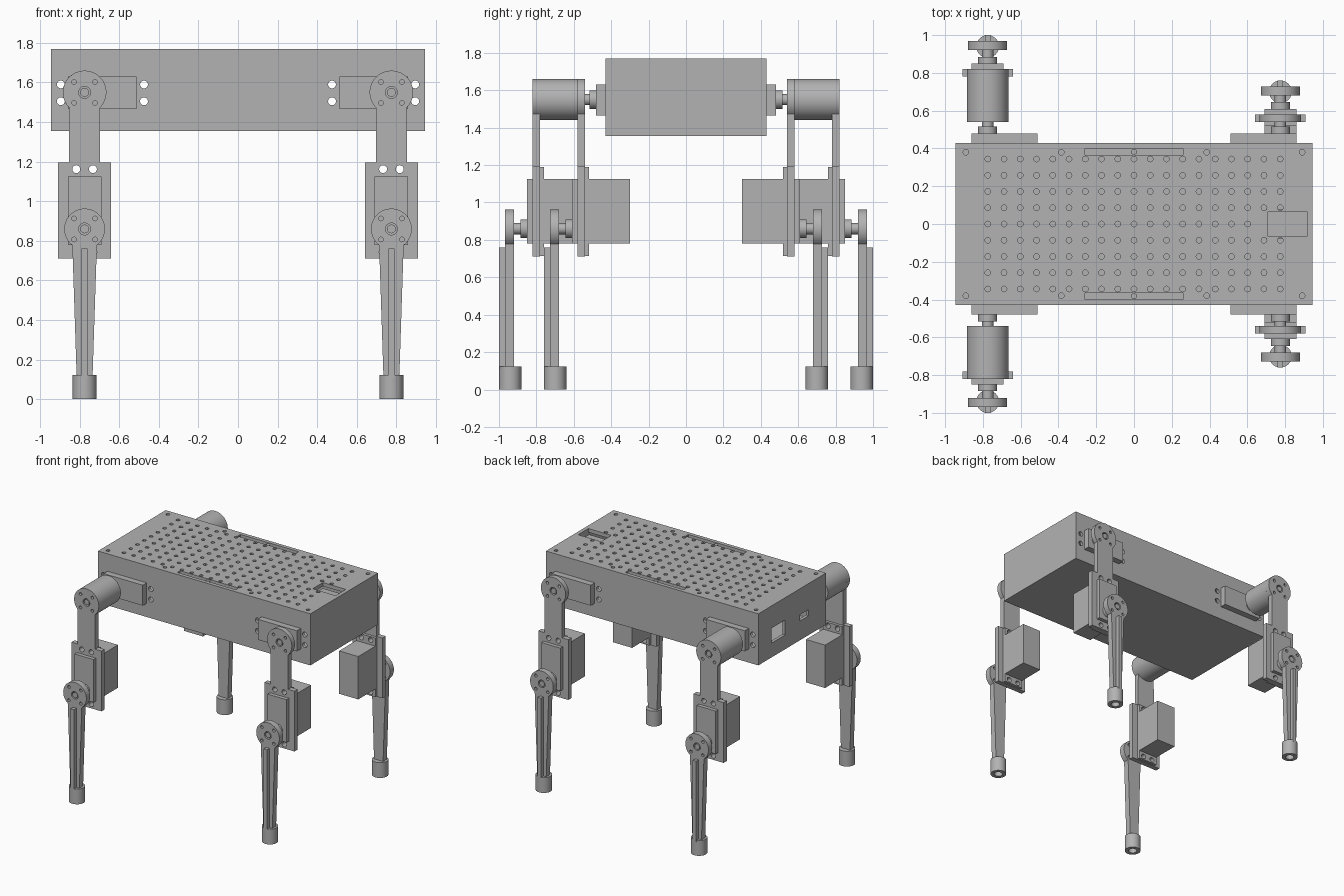
import bpy, bmesh
from math import cos, sin, radians
from mathutils import Matrix, Vector

if "Cube" in bpy.data.objects:
    bpy.data.objects.remove(bpy.data.objects["Cube"], do_unlink=True)

grey = bpy.data.materials.new("plain_grey")
grey.use_nodes = True
COLOUR = (0.45, 0.45, 0.45, 1)
grey.diffuse_color = COLOUR
grey.node_tree.nodes["Principled BSDF"].inputs["Base Color"].default_value = COLOUR


def box(bm, x, y, z):
    """Box from three (low, high) ranges."""
    centre = Vector([(a + b) / 2 for a, b in (x, y, z)])
    size = [abs(b - a) for a, b in (x, y, z)]
    bmesh.ops.create_cube(bm, size=1, matrix=Matrix.Translation(centre) @ Matrix.Diagonal((*size, 1)))


def rod(bm, r, span, a, b, axis="y", sides=32):
    """Cylinder over a span of y (at x=a, z=b) or of z (at x=a, y=b)."""
    mid, depth = sum(span) / 2, abs(span[1] - span[0])
    if axis == "y":
        m = Matrix.Translation((a, mid, b)) @ Matrix.Rotation(radians(90), 4, "X")
    else:
        m = Matrix.Translation((a, b, mid))
    bmesh.ops.create_cone(bm, cap_ends=True, segments=sides, radius1=r, radius2=r, depth=depth, matrix=m)


def plate(bm, outline, x, y):
    """Extrude an (x, z) outline between two y values."""
    face = bm.faces.new([bm.verts.new((x + px, y[0], pz)) for px, pz in outline])
    new = bmesh.ops.extrude_face_region(bm, geom=[face])["geom"]
    verts = [v for v in new if isinstance(v, bmesh.types.BMVert)]
    bmesh.ops.translate(bm, vec=(0, y[1] - y[0], 0), verts=verts)
    bmesh.ops.recalc_face_normals(bm, faces=bm.faces)


def arc(r, z, start):
    """Round head, open toward the bottom."""
    end, n = 180 - start, 32
    angles = [radians(start + (end - start) * i / n) for i in range(n + 1)]
    return [(r * cos(t), z + r * sin(t)) for t in angles]


def part(name, bm):
    mesh = bpy.data.meshes.new(name)
    bm.to_mesh(mesh)
    bm.free()
    mesh.materials.append(grey)
    ob = bpy.data.objects.new(name, mesh)
    bpy.context.scene.collection.objects.link(ob)
    return ob


def cut(ob, bm):
    cutter = part("cutter", bm)
    cutter.hide_render = True
    mod = ob.modifiers.new("cut", "BOOLEAN")
    mod.operation, mod.solver, mod.object = "DIFFERENCE", "EXACT", cutter
    bpy.context.view_layer.update()
    ob.data = bpy.data.meshes.new_from_object(ob.evaluated_get(bpy.context.evaluated_depsgraph_get()))
    ob.modifiers.clear()
    bpy.data.objects.remove(cutter, do_unlink=True)


HIP_X, HIP_Z, KNEE_Z = 0.775, 1.55, 0.86
parts = []

# Hollow body
bm = bmesh.new()
box(bm, (-0.945, 0.945), (-0.43, 0.43), (1.355, 1.77))
body = part("body", bm)
bm = bmesh.new()
box(bm, (-0.92, 0.92), (-0.405, 0.405), (1.38, 1.74))
cut(body, bm)

# Body openings: hole grid, lid screws, handle slots, recess, ports, servo screws
bm = bmesh.new()
lid = (1.72, 1.8)
for i in range(-9, 10):
    for j in range(-4, 5):
        if not (i > 7 and j == 0):
            rod(bm, 0.015, lid, i * 0.086, j * 0.086, "z", 12)
for s in (-1, 1):
    for x in (-0.89, -0.385, 0.385, 0.89):
        rod(bm, 0.015, lid, x, s * 0.38, "z", 12)
    box(bm, (-0.26, 0.26), (s * 0.365, s * 0.4), (1.75, 1.8))
    for x in (-0.895, -0.475, 0.475, 0.895):
        for z in (1.505, 1.59):
            rod(bm, 0.02, (s * 0.38, s * 0.45), x, z, "y", 16)
box(bm, (0.71, 0.915), (-0.065, 0.065), lid)
box(bm, (-0.96, -0.9), (0.09, 0.26), (1.47, 1.59))
box(bm, (-0.96, -0.9), (-0.21, -0.1), (1.51, 1.56))
cut(body, bm)
parts.append(body)

# Recess floor and slot screws
bm = bmesh.new()
box(bm, (0.7, 0.918), (-0.08, 0.08), (1.69, 1.715))
parts.append(part("recess_floor", bm))
for side, s in (("front", -1), ("back", 1)):
    bm = bmesh.new()
    rod(bm, 0.016, (1.745, 1.765), 0, s * 0.382, "z", 16)
    parts.append(part(side + "_slot_screw", bm))


def corner_holes(bm, x, z, span):
    for dx in (-0.053, 0.053):
        for dz in (-0.053, 0.053):
            rod(bm, 0.012, span, x + dx, z + dz, "y", 12)


def build_leg(tag, sx, sy):
    x = sx * HIP_X
    base = 0.54 if sx > 0 else 0.78    # inner face of the thigh plate

    def Y(a, b):
        return tuple(sorted((sy * a, sy * b)))

    def L(a, b):
        return Y(base + a, base + b)

    def add(name, bm):
        ob = part(tag + "_" + name, bm)
        parts.append(ob)
        return ob

    # Hip servo face and shaft
    bm = bmesh.new()
    box(bm, tuple(sorted((sx * 0.512, sx * 0.86))), Y(0.41, 0.48), (1.465, 1.63))
    add("hip_servo", bm)
    bm = bmesh.new()
    rod(bm, 0.05, Y(0.47, 0.515), x, HIP_Z)
    rod(bm, 0.03, Y(0.5, 0.545), x, HIP_Z)
    add("hip_shaft", bm)
    if sx < 0:
        bm = bmesh.new()
        rod(bm, 0.11, L(-0.24, 0), x, HIP_Z, sides=48)
        add("hip_spacer", bm)

    # Thigh plate: round head, neck and servo mount
    bm = bmesh.new()
    w, m = 0.078, 0.134
    plate(bm, arc(0.11, HIP_Z, -45) + [(-w, 1.195), (-m, 1.195), (-m, 0.71), (m, 0.71), (m, 1.195), (w, 1.195)],
          x, L(0, 0.04))
    thigh = add("thigh_plate", bm)
    bm = bmesh.new()
    corner_holes(bm, x, HIP_Z, L(-0.02, 0.06))
    rod(bm, 0.03, L(0.015, 0.06), x, HIP_Z)
    for z in (1.162, 0.743):
        for dx in (-0.042, 0.042):
            rod(bm, 0.02, L(-0.02, 0.06), x + dx, z, "y", 16)
    cut(thigh, bm)
    bm = bmesh.new()
    rod(bm, 0.022, L(0.01, 0.037), x, HIP_Z)
    add("hip_screw", bm)

    # Knee servo with its mounting flange and shaft
    bm = bmesh.new()
    box(bm, (x - 0.085, x + 0.085), L(-0.24, 0.07), (0.78, 1.125))
    add("knee_servo", bm)
    bm = bmesh.new()
    box(bm, (x - 0.085, x + 0.085), L(-0.022, 0), (0.715, 1.19))
    flange = add("knee_servo_flange", bm)
    bm = bmesh.new()
    for z in (1.162, 0.743):
        for dx in (-0.042, 0.042):
            rod(bm, 0.02, L(-0.05, 0.03), x + dx, z, "y", 16)
    cut(flange, bm)
    bm = bmesh.new()
    rod(bm, 0.05, L(0.06, 0.105), x, KNEE_Z)
    rod(bm, 0.03, L(0.09, 0.145), x, KNEE_Z)
    add("knee_shaft", bm)

    # Tapered shin with a round head and a central rib
    bm = bmesh.new()
    plate(bm, arc(0.103, KNEE_Z, -53) + [(-0.04, 0.11), (0.04, 0.11)], x, L(0.14, 0.188))
    shin = add("shin", bm)
    bm = bmesh.new()
    corner_holes(bm, x, KNEE_Z, L(0.1, 0.22))
    rod(bm, 0.03, L(0.165, 0.22), x, KNEE_Z)
    cut(shin, bm)
    bm = bmesh.new()
    rod(bm, 0.022, L(0.16, 0.185), x, KNEE_Z)
    add("knee_screw", bm)
    bm = bmesh.new()
    box(bm, (x - 0.015, x + 0.015), L(0.18, 0.22), (0.11, 0.76))
    add("shin_rib", bm)

    # Foot cup
    bm = bmesh.new()
    foot_y = sy * (base + 0.16)
    rod(bm, 0.06, (0, 0.123), x, foot_y, "z", 40)
    foot = add("foot", bm)
    bm = bmesh.new()
    rod(bm, 0.032, (-0.05, 0.06), x, foot_y, "z", 24)
    cut(foot, bm)


for side, sx in (("left", 1), ("right", -1)):
    for end, sy in (("front", -1), ("back", 1)):
        build_leg(end + "_" + side, sx, sy)

# Smooth round surfaces, keep edges sharp
bpy.ops.object.select_all(action="DESELECT")
for ob in parts:
    ob.select_set(True)
bpy.context.view_layer.objects.active = body
bpy.ops.object.shade_smooth_by_angle(angle=radians(30))
